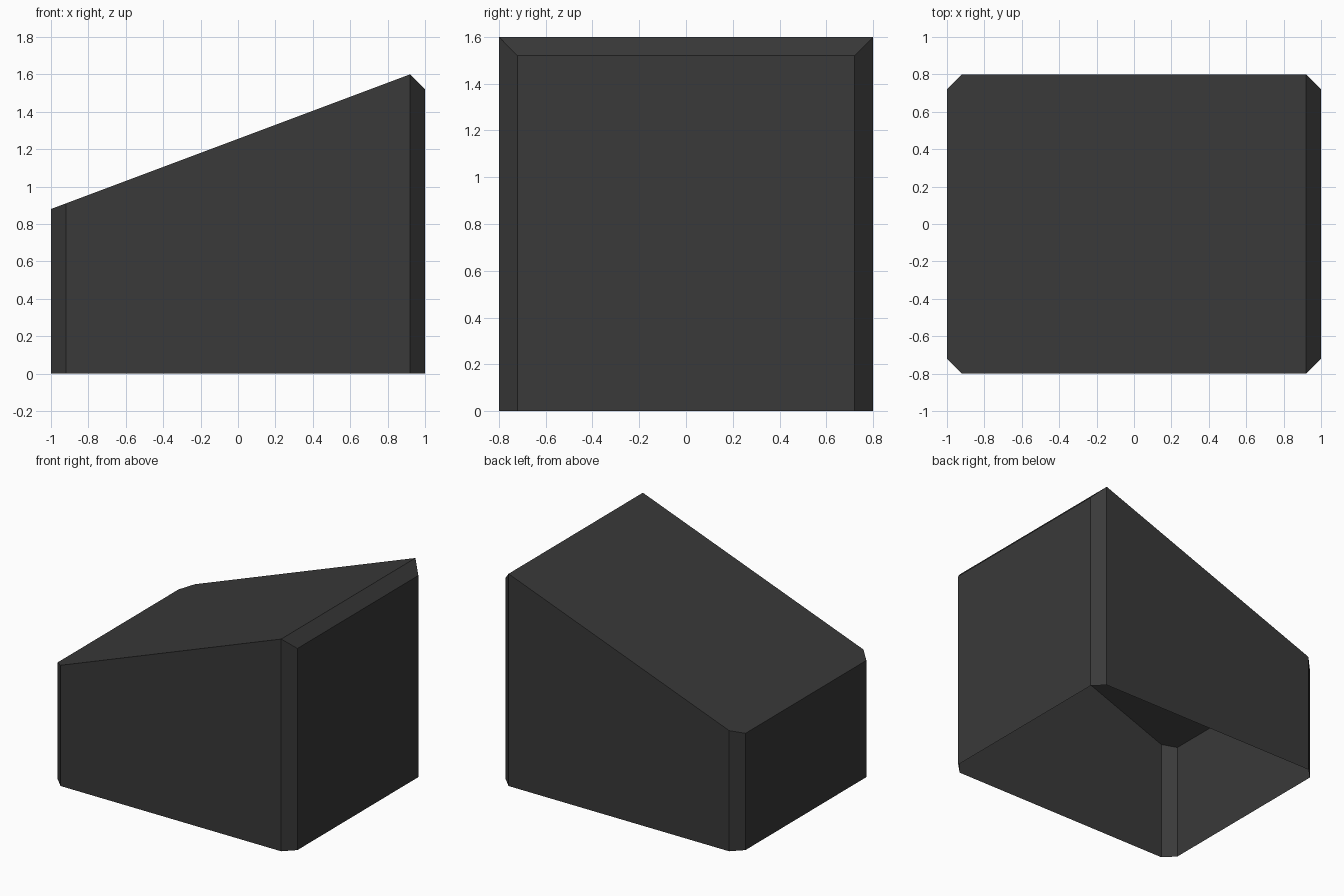
import bpy
import bmesh

if "Cube" in bpy.data.objects:
    bpy.data.objects.remove(bpy.data.objects["Cube"])

HALF_X, HALF_Y, CUT = 1.0, 0.8, 0.08
LOW, HIGH = 0.88, 1.60

charcoal = bpy.data.materials.new("charcoal")
charcoal.diffuse_color = (0.041, 0.041, 0.041, 1)
charcoal.use_nodes = True
charcoal.node_tree.nodes["Principled BSDF"].inputs["Base Color"].default_value = charcoal.diffuse_color


def roof_height(x):
    """Sloping roof, with a 45 degree cut along the tall edge."""
    ridge = HALF_X - CUT
    slope = (HIGH - LOW) / (ridge + HALF_X)
    return LOW + (x + HALF_X) * slope if x <= ridge + 1e-6 else HIGH - (x - ridge)


# Rectangular footprint with cut corners, counter-clockwise from the front left
quarter = [(HALF_X - CUT, HALF_Y), (HALF_X, HALF_Y - CUT)]
front = [(-x, -y) for x, y in reversed(quarter)] + [(x, -y) for x, y in quarter]
outline = front + [(x, -y) for x, y in reversed(front)]

bm = bmesh.new()
base = [bm.verts.new((x, y, 0)) for x, y in outline]
rim = [bm.verts.new((x, y, roof_height(x))) for x, y in outline]

# Walls and corner cuts; the underside stays open
n = len(outline)
for i in range(n):
    j = (i + 1) % n
    bm.faces.new((base[i], base[j], rim[j], rim[i]))

# Sloping roof and the cut strip along its tall edge
bm.faces.new(rim[:3] + rim[5:])
bm.faces.new(rim[2:6])

mesh = bpy.data.meshes.new("wedge_shell")
bm.to_mesh(mesh)
bm.free()
mesh.materials.append(charcoal)
shell = bpy.data.objects.new("wedge_shell", mesh)
bpy.context.collection.objects.link(shell)
